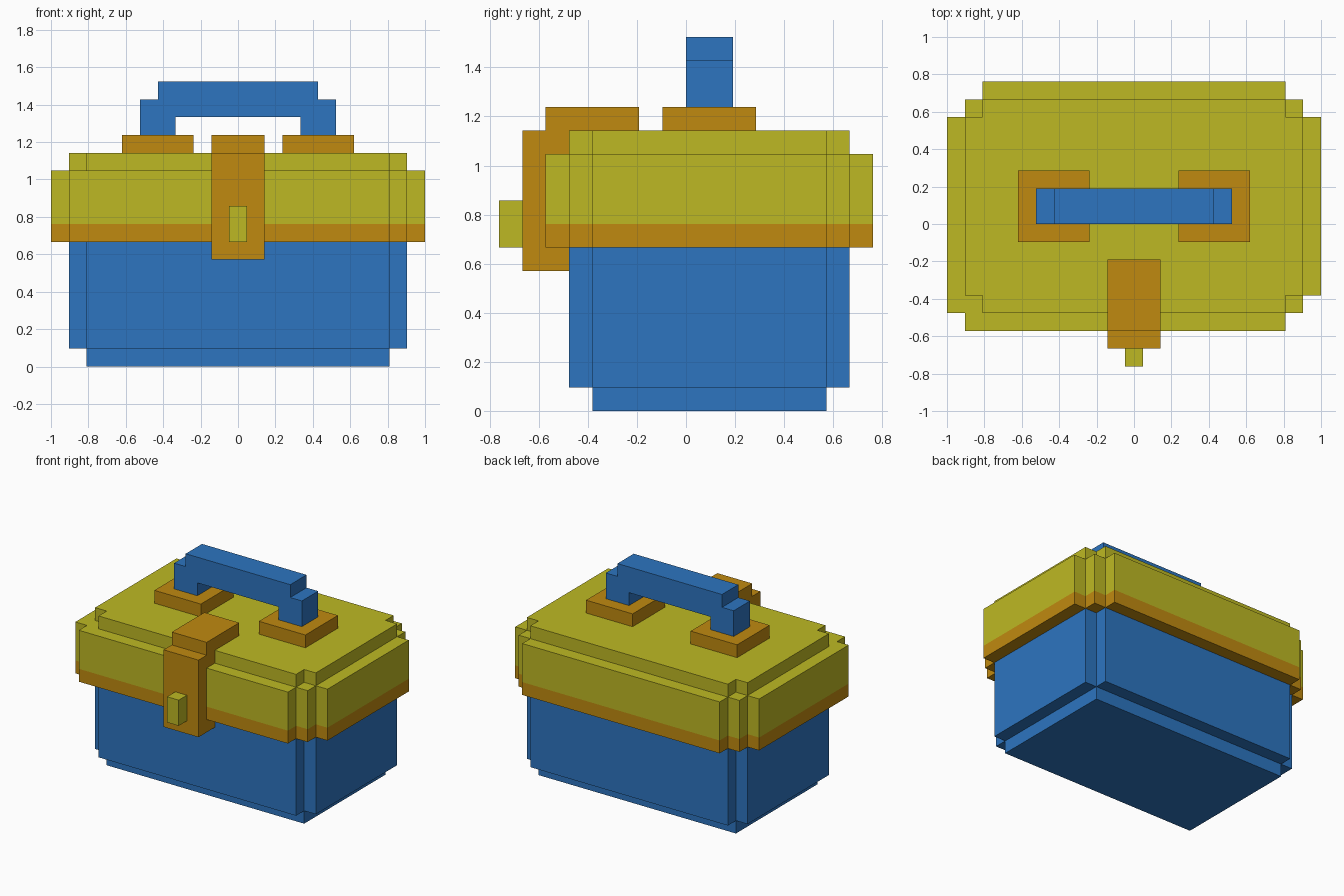
import bpy
import bmesh
from mathutils import Vector

cube = bpy.data.objects.get("Cube")
if cube:
    bpy.data.objects.remove(cube, do_unlink=True)

U = 2 / 21  # one block


def material(name, rgb):
    m = bpy.data.materials.new(name)
    m.use_nodes = True
    m.diffuse_color = (*rgb, 1)
    m.node_tree.nodes["Principled BSDF"].inputs["Base Color"].default_value = (*rgb, 1)
    return m


BLUE = material("blue", (0.026, 0.178, 0.527))
YELLOW = material("olive yellow", (0.515, 0.485, 0.017))
GOLD = material("dark gold", (0.527, 0.254, 0.005))


def prism(name, outline, axis, lo, hi, mat):
    """Extrude a 2D outline (in blocks) along an axis from lo to hi."""
    def place(a, b, c):
        return Vector({"x": (c, a, b), "y": (a, c, b), "z": (a, b, c)}[axis]) * U
    bm = bmesh.new()
    face = bm.faces.new([bm.verts.new(place(a, b, lo)) for a, b in outline])
    top = bmesh.ops.extrude_face_region(bm, geom=[face])["geom"]
    bmesh.ops.translate(bm, vec=place(0, 0, hi - lo),
                        verts=[g for g in top if isinstance(g, bmesh.types.BMVert)])
    bmesh.ops.recalc_face_normals(bm, faces=bm.faces)
    mesh = bpy.data.meshes.new(name)
    bm.to_mesh(mesh)
    bm.free()
    mesh.materials.append(mat)
    obj = bpy.data.objects.new(name, mesh)
    bpy.context.collection.objects.link(obj)
    return obj


def rect(x0, x1, y0, y1):
    return [(x0, y0), (x1, y0), (x1, y1), (x0, y1)]


def notched(x0, x1, y0, y1):
    """Rectangle with a one-block notch in each corner."""
    return [(x0 + 1, y0), (x1 - 1, y0), (x1 - 1, y0 + 1), (x1, y0 + 1),
            (x1, y1 - 1), (x1 - 1, y1 - 1), (x1 - 1, y1), (x0 + 1, y1),
            (x0 + 1, y1 - 1), (x0, y1 - 1), (x0, y0 + 1), (x0 + 1, y0 + 1)]


# Box body
prism("base", rect(-8.5, 8.5, -4, 6), "z", 0, 1, BLUE)
prism("body", notched(-9.5, 9.5, -5, 7), "z", 1, 7, BLUE)

# Lid: double-stepped corners, with a fuller front corner on the -x side
lid = [(-9.5, -6), (8.5, -6), (8.5, -5), (9.5, -5), (9.5, -4), (10.5, -4),
       (10.5, 6), (9.5, 6), (9.5, 7), (8.5, 7), (8.5, 8), (-8.5, 8),
       (-8.5, 7), (-9.5, 7), (-9.5, 6), (-10.5, 6), (-10.5, -5), (-9.5, -5)]
prism("lid_trim", lid, "z", 7, 8, GOLD)
prism("lid", lid, "z", 8, 11, YELLOW)
prism("lid_top", notched(-9.5, 9.5, -5, 7), "z", 11, 12, YELLOW)

# Clasp, wrapping from the lid top over the front
clasp = [(-7, 6), (-5, 6), (-5, 12), (-2, 12), (-2, 13), (-6, 13), (-6, 12), (-7, 12)]
prism("clasp", clasp, "x", -1.5, 1.5, GOLD)
prism("clasp_knob", rect(-0.5, 0.5, -8, -7), "z", 7, 9, YELLOW)

# Handle and its two mounts
for side, x in (("right", -6.5), ("left", 2.5)):
    prism(side + "_handle_mount", rect(x, x + 4, -1, 3), "z", 12, 13, GOLD)
half = [(3.5, 14), (3.5, 13), (5.5, 13), (5.5, 15), (4.5, 15), (4.5, 16)]
prism("handle", half + [(-x, z) for x, z in reversed(half)], "y", 0, 2, BLUE)
